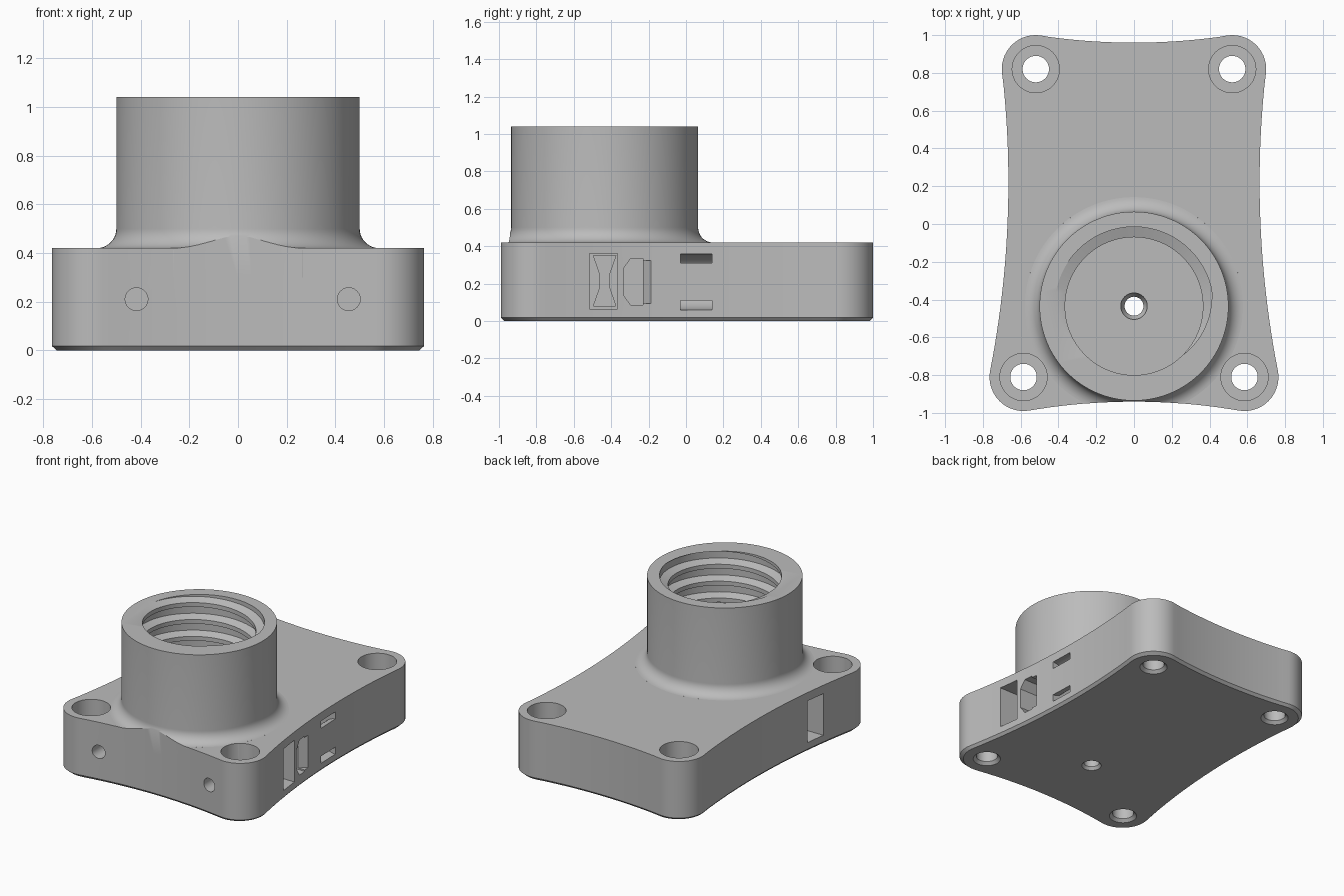
import bpy, bmesh
from math import sin, cos, pi, radians

cube = bpy.data.objects.get("Cube")
if cube:
    bpy.data.objects.remove(cube)

TOP, RIM, FLOOR = 0.42, 1.04, 0.42      # plate top, collar rim, bore floor
CY = -0.435                             # collar centre in y
PITCH = 0.12

grey = bpy.data.materials.new("grey plastic")
grey.use_nodes = True
grey.diffuse_color = (0.5, 0.5, 0.5, 1)
grey.node_tree.nodes["Principled BSDF"].inputs["Base Color"].default_value = (0.5, 0.5, 0.5, 1)


def loft(name, rings):
    """Closed solid through equal-length rings, capped at both ends."""
    bm = bmesh.new()
    rows = [[bm.verts.new(p) for p in ring] for ring in rings]
    n = len(rows[0])
    for a, b in zip(rows, rows[1:]):
        for i in range(n):
            j = (i + 1) % n
            bm.faces.new((a[i], a[j], b[j], b[i]))
    bm.faces.new(rows[0])
    bm.faces.new(rows[-1])
    bmesh.ops.recalc_face_normals(bm, faces=bm.faces)
    mesh = bpy.data.meshes.new(name)
    bm.to_mesh(mesh)
    bm.free()
    obj = bpy.data.objects.new(name, mesh)
    mesh.materials.append(grey)
    bpy.context.collection.objects.link(obj)
    return obj


def turned(name, profile, x, y, n=48):
    """Solid of revolution about a vertical axis from (radius, z) pairs."""
    return loft(name, [[(x + r * cos(2 * pi * i / n), y + r * sin(2 * pi * i / n), z)
                        for i in range(n)] for r, z in profile])


def side_prism(name, points, x0, x1):
    """(y, z) polygon extruded along x."""
    return loft(name, [[(x, y, z) for y, z in points] for x in (x0, x1)])


def rect(y0, y1, z0, z1):
    return [(y0, z0), (y1, z0), (y1, z1), (y0, z1)]


def combine(target, tool, operation="DIFFERENCE"):
    mod = target.modifiers.new("combine", "BOOLEAN")
    mod.operation, mod.object, mod.solver = operation, tool, "EXACT"
    bpy.context.view_layer.objects.active = target
    bpy.ops.object.modifier_apply(modifier=mod.name)
    bpy.data.objects.remove(tool)


def arc(cx, cy, r, a0, a1, n=14):
    return [(cx + r * cos(radians(a0 + (a1 - a0) * i / n)),
             cy + r * sin(radians(a0 + (a1 - a0) * i / n))) for i in range(n + 1)]


# Plate outline: round corners joined by shallow concave curves
def half_outline():
    front = arc(0.585, -0.81, 0.18, -100, 11)
    back = arc(0.52, 0.82, 0.18, -6, 98.5)
    y0, y1 = front[-1][1], back[0][1]
    steps = [y0 + (y1 - y0) * i / 24 for i in range(1, 24)]
    side = [(0.665 + 0.097 * (y - 0.22) ** 2, y) for y in steps]
    f, b = front[0][0], back[-1][0]
    front_edge = [(f * i / 10, -0.94 - 0.155 * (f * i / 10) ** 2) for i in range(10)]
    back_edge = [(b * i / 10, 0.96 + 0.15 * (b * i / 10) ** 2) for i in range(9, -1, -1)]
    return front_edge + front + side + back + back_edge


half = half_outline()
outline = half + [(-x, y) for x, y in half[-2:0:-1]]


def plate_ring(z, sx=1.0, sy=1.0):
    return [(x * sx, y * sy, z) for x, y in outline]


body = loft("threaded_mount", [plate_ring(0, 0.975, 0.982), plate_ring(0.018), plate_ring(TOP)])

# Collar with a filleted foot, trimmed to the plate outline
fillet = [(0.58 + 0.08 * cos(radians(a)), 0.5 + 0.08 * sin(radians(a)))
          for a in range(-92, -181, -8)]
collar = turned("collar", [(0.58, 0.3), (0.58, 0.41)] + fillet + [(0.5, RIM)], 0, CY, 128)
combine(body, collar, "UNION")
combine(body, loft("trim", [plate_ring(-0.1, 1.0005, 1.0005), plate_ring(1.2, 1.0005, 1.0005)]),
        "INTERSECT")

# Bore and helical thread groove
combine(body, turned("bore", [(0.365, FLOOR), (0.365, 1.2)], 0, CY, 128))
groove = []
SEG = 72
for i in range(int(-4.4 * SEG), int(0.95 * SEG)):
    t = i / SEG
    a, z = pi / 2 + 2 * pi * t, RIM + PITCH * t
    groove.append([(r * cos(a), CY + r * sin(a), z + h)
                   for r, h in ((0.345, -0.052), (0.42, -0.026), (0.42, 0.026), (0.345, 0.052))])
combine(body, loft("thread_groove", groove))

# Centre hole with flared ends
combine(body, turned("centre_hole", [(0.075, -0.015), (0.05, 0.02), (0.05, 0.36),
                                     (0.07, 0.40), (0.07, 0.5)], 0, CY))

# Counterbored corner screw holes
for sx in (-1, 1):
    for x, y in ((0.585, -0.81), (0.52, 0.82)):
        combine(body, turned("screw_hole", [(0.105, -0.015), (0.07, 0.02), (0.07, 0.12),
                                            (0.125, 0.12), (0.125, 0.7)], sx * x, y))

# Blind round holes in the front wall
for x in (-0.417, 0.455):
    rings = [[(px, y, pz) for px, pz in arc(x, 0.21, 0.047, 0, 345, 23)] for y in (-1.1, -0.66)]
    combine(body, loft("front_hole", rings))

# Tall side slots with a waisted recess at their end
waist = [(CY - 0.06, 0.08), (CY + 0.06, 0.08), (CY + 0.025, 0.18), (CY + 0.025, 0.25),
         (CY + 0.06, 0.35), (CY - 0.06, 0.35), (CY - 0.025, 0.25), (CY - 0.025, 0.18)]
for sx in (-1, 1):
    combine(body, side_prism("side_slot", rect(-0.515, -0.365, 0.065, 0.36), sx * 0.14, sx * 0.9))
    combine(body, side_prism("waist_recess", waist, sx * 0.09, sx * 0.2))

# Chamfered pocket with a ramp out to the wall
pocket = [(-0.335, 0.14), (-0.295, 0.085), (-0.23, 0.085), (-0.23, 0.335),
          (-0.295, 0.335), (-0.335, 0.28)]
combine(body, side_prism("pocket", pocket, 0.54, 0.9))
ramp = [(0.62, -0.24), (0.9, -0.24), (0.9, -0.185), (0.683, -0.185)]
combine(body, loft("pocket_ramp", [[(x, y, z) for x, y in ramp] for z in (0.095, 0.325)]))

# Curved strap channel opening twice on the same wall
strap = []
for i in range(21):
    a = radians(70 + 220 * i / 20)
    strap.append([(0.67 + r * cos(a), y, 0.21 + r * sin(a))
                  for r, y in ((0.1, -0.03), (0.15, -0.03), (0.15, 0.14), (0.1, 0.14))])
combine(body, loft("strap_channel", strap))

# Smooth the curved walls, keep the edges crisp
bpy.ops.object.select_all(action="DESELECT")
body.select_set(True)
bpy.context.view_layer.objects.active = body
bpy.ops.object.shade_smooth_by_angle(angle=radians(25))
